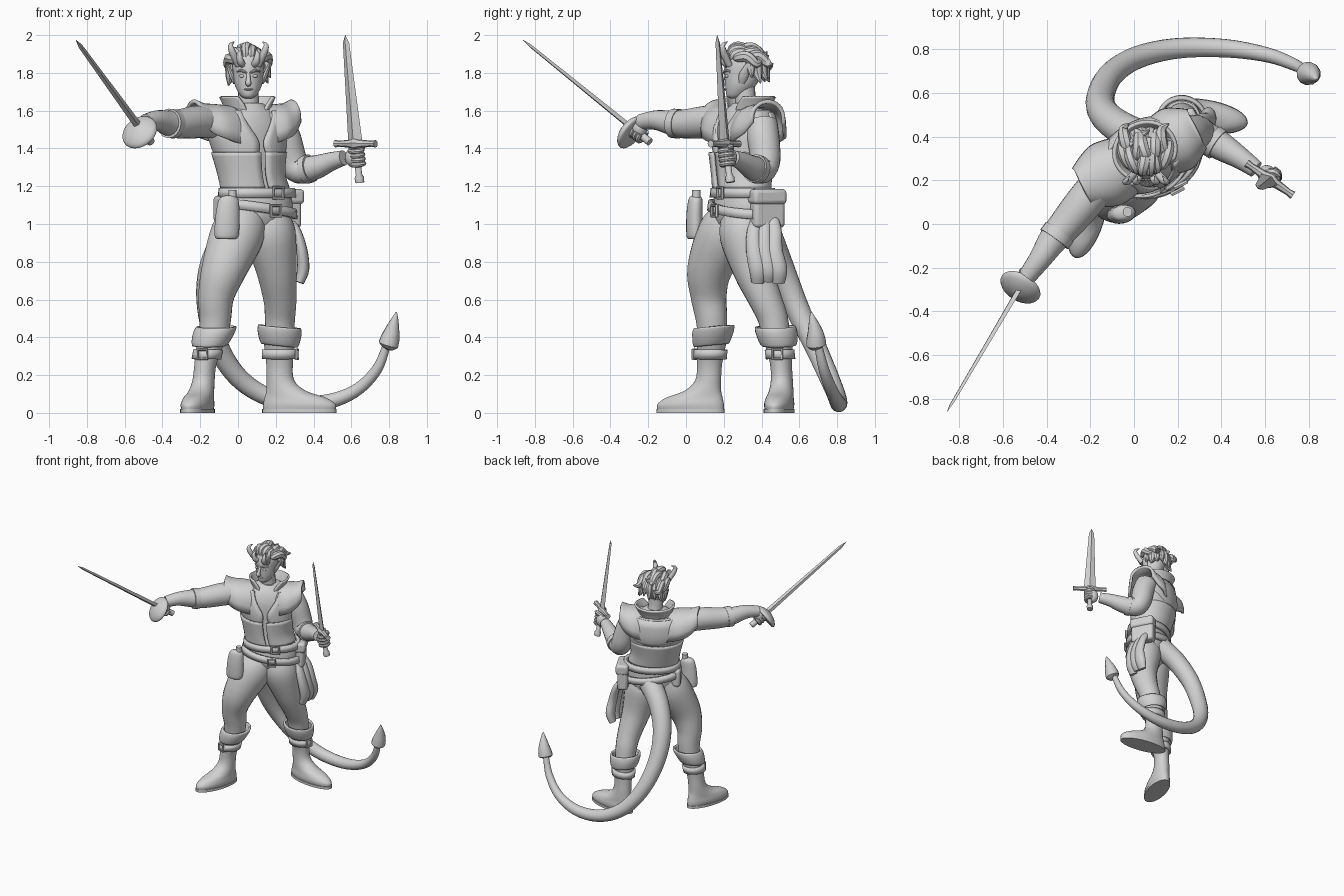
import bpy, bmesh, random
from math import sin, cos, pi, radians
from mathutils import Vector, Matrix

random.seed(4)
cube = bpy.data.objects.get("Cube")
if cube:
    bpy.data.objects.remove(cube, do_unlink=True)

GREY = (.64, .64, .64, 1)
mat = bpy.data.materials.new("plain_grey")
mat.use_nodes = True
mat.diffuse_color = GREY
mat.node_tree.nodes["Principled BSDF"].inputs["Base Color"].default_value = GREY
TURN = 27          # the chest is turned this far about z
parts = []


def finish(ob, name):
    ob.name = name
    ob.data.materials.append(mat)
    parts.append(ob)
    return ob


def spline(rows, k):
    """Smooth rows of numbers with a Catmull-Rom curve."""
    if k < 2:
        return rows
    out = []
    for i in range(len(rows) - 1):
        quad = [rows[min(max(i + d, 0), len(rows) - 1)] for d in (-1, 0, 1, 2)]
        for j in range(k):
            t = j / k
            out.append([b + .5 * t * (c - a + t * (2*a - 5*b + 4*c - d + t * (3*(b - c) + d - a)))
                        for a, b, c, d in zip(*quad)])
    return out + [rows[-1]]


def skin(name, rings, closed=True, cap=True, thick=0):
    """Join rings of points into one surface."""
    bm = bmesh.new()
    rings = [[bm.verts.new(p) for p in ring] for ring in rings]
    n = len(rings[0])
    for lo, hi in zip(rings, rings[1:]):
        for i in range(n if closed else n - 1):
            j = (i + 1) % n
            bm.faces.new((lo[i], lo[j], hi[j], hi[i]))
    if cap:
        bm.faces.new(rings[0])
        bm.faces.new(rings[-1])
    bmesh.ops.recalc_face_normals(bm, faces=bm.faces)
    mesh = bpy.data.meshes.new(name)
    bm.to_mesh(mesh)
    bm.free()
    ob = bpy.data.objects.new(name, mesh)
    bpy.context.collection.objects.link(ob)
    if thick:
        mod = ob.modifiers.new("thickness", 'SOLIDIFY')
        mod.thickness, mod.offset = thick, 0
    return finish(ob, name)


def sweep(name, pts, n=14, squash=1, side=None, k=4):
    """Tube through points (x, y, z, radius)."""
    rows = spline(pts, k)
    pos = [Vector(r[:3]) for r in rows]
    rings = []
    for i, p in enumerate(pos):
        t = (pos[min(i + 1, len(pos) - 1)] - pos[max(i - 1, 0)]).normalized()
        side = Vector(side) if side else t.orthogonal()
        side = (side - t * side.dot(t)).normalized()
        up = t.cross(side) * squash
        rings.append([p + rows[i][3] * (side * cos(a) + up * sin(a))
                      for a in (2 * pi * s / n for s in range(n))])
    return skin(name, rings)


def loft(name, rows, turn=TURN, n=32, k=4, thick=0, tilt=0):
    """Stack of ellipses (x, y, z, a, b); a sixth value opens the front by degrees."""
    gapped = len(rows[0]) > 5
    rings = []
    for r in spline(rows, k):
        g = radians(r[5]) if gapped else 0
        ring = []
        for i in range(n):
            a = -pi / 2 + g + (2 * pi - 2 * g) * i / (n - 1 if gapped else n)
            v = Matrix.Rotation(radians(turn), 3, 'Z') @ Vector((r[3] * cos(a), r[4] * sin(a), 0))
            ring.append(v + Vector((r[0], r[1], r[2] + tilt * cos(a))))
        rings.append(ring)
    return skin(name, rings, not gapped, not thick, thick)


def ball(name, loc, size):
    bpy.ops.mesh.primitive_uv_sphere_add(segments=20, ring_count=12, location=loc)
    bpy.context.object.scale = size
    return finish(bpy.context.object, name)


def box(name, loc, size, bevel=.02):
    bpy.ops.mesh.primitive_cube_add(size=1, location=loc)
    ob = bpy.context.object
    ob.scale, ob.rotation_euler.z = size, radians(TURN)
    bpy.ops.object.transform_apply(location=False, rotation=False)
    mod = ob.modifiers.new("round", 'BEVEL')
    mod.width, mod.segments = bevel, 3
    return finish(ob, name)


def buckle(name, loc, turn=TURN, size=.04):
    bpy.ops.mesh.primitive_torus_add(major_segments=4, minor_segments=6,
                                     major_radius=size, minor_radius=size * .25)
    ob = bpy.context.object
    ob.matrix_world = (Matrix.Translation(loc) @ Matrix.Rotation(radians(turn), 4, 'Z')
                       @ Matrix.Rotation(pi / 2, 4, 'X') @ Matrix.Rotation(pi / 4, 4, 'Z'))
    return finish(ob, name)


# torso, corset, vest and collar
loft("torso", [(.085, .285, .87, .05, .06), (.09, .3, .96, .14, .115), (.1, .295, 1.05, .195, .14),
               (.1, .3, 1.15, .19, .135), (.07, .3, 1.25, .165, .125), (.06, .31, 1.38, .185, .135),
               (.05, .315, 1.5, .215, .14), (.05, .32, 1.58, .17, .12), (.06, .32, 1.64, .07, .07)])
loft("corset", [(.09, .295, 1.19, .185, .14, 4), (.07, .295, 1.27, .18, .15, 4),
                (.058, .3, 1.38, .2, .168, 4)], thick=.015)
loft("vest", [(.07, .305, 1.33, .18, .14, 12), (.055, .31, 1.42, .205, .155, 4),
              (.05, .315, 1.5, .215, .15, 14), (.055, .32, 1.6, .16, .125, 36)], thick=.015)
loft("back_yoke", [(.06, .31, 1.38, .185, .145, 162), (.05, .315, 1.46, .22, .155, 118),
                   (.05, .32, 1.59, .175, .135, 108)], thick=.02, k=2)
loft("collar", [(.05, .325, 1.57, .1, .1, 22), (.05, .33, 1.63, .125, .115, 32),
                (.05, .335, 1.675, .146, .132, 45)], thick=.015)
spin = Matrix.Rotation(radians(TURN), 3, 'Z')
for side, label, reach in ((-1, "right", .32), (1, "left", .265)):
    rings = []
    for s, depth, low, high in spline([(.3, .13, 1.42, 1.615), (.6, .145, 1.45, 1.625),
                                       (.82, .122, 1.48, 1.63), (1, .09, 1.54, 1.65)], 4):
        rings.append([spin @ Vector((side * s * reach, -depth * cos(a), low + (high - low) * sin(a) ** .7))
                      + Vector((.05, .315, 0)) for a in (pi * i / 16 for i in range(17))])
    skin(label + "_shoulder_cap", rings, False, False, .02)

# belts, buckles, flask and pouch
loft("upper_belt", [(.1, .3, 1.14, .205, .15), (.1, .3, 1.19, .2, .145)], k=1, thick=.025)
loft("lower_belt", [(.1, .295, 1.055, .213, .158), (.1, .295, 1.105, .208, .153)],
     k=1, thick=.025, tilt=-.03)
buckle("upper_buckle", (.215, .18, 1.165))
buckle("lower_buckle", (.2, .15, 1.07))
loft("flask", [(-.06, .045, .92, .045, .03), (-.06, .045, .94, .065, .042),
               (-.055, .045, 1.05, .064, .042), (-.05, .05, 1.13, .052, .036),
               (-.05, .05, 1.15, .02, .02)], turn=10, n=20)
loft("flask_stopper", [(-.03, .055, z, .022, .022) for z in (1.13, 1.18)], k=1, n=14)
box("left_pouch", (.265, .43, 1.07), (.08, .18, .18))
box("left_pouch_flap", (.27, .43, 1.145), (.095, .195, .08))
box("right_pouch", (-.08, .24, 1.08), (.07, .11, .14))

# hanging scarf in folds
for i, y in enumerate((.37, .425, .48)):
    sweep("scarf_fold", [(.24, .42 + .4 * (y - .42), 1.06, .034), (.305, y - .01, .97, .036),
                         (.338, y - .01, .86, .042), (.345, y + .01, .76, .046),
                         (.325, y + .01, .69 + .01 * (i % 2), .034)], squash=.7, side=(0, 1, 0))

# legs
sweep("right_leg", [(.04, .26, 1.04, .12), (-.005, .2, .94, .143), (-.075, .125, .76, .12),
                    (-.115, .12, .62, .096), (-.12, .135, .5, .084), (-.13, .14, .38, .075)], n=20)
sweep("left_leg", [(.15, .31, 1.04, .12), (.17, .315, .94, .138), (.203, .355, .76, .108),
                   (.222, .42, .6, .088), (.222, .46, .5, .08), (.22, .48, .38, .075)], n=20)

# boots with sole, folded cuff and ankle strap
for label, x, y, turn, lean, grow in (("right", -.185, .12, -107, (.75, .3), 1),
                                      ("left", .22, .51, -9, (0, -.4), 1.06)):
    def tier(o, z, a, b):
        return (x + o * grow * cos(radians(turn)) + lean[0] * z ** 3,
                y + o * grow * sin(radians(turn)) + lean[1] * z ** 3, z, a * grow, b)
    loft(label + "_boot", [tier(*r) for r in (
        (.1, .015, .183, .07), (.1, .045, .183, .075), (.08, .08, .156, .07), (.035, .115, .102, .064),
        (.005, .17, .07, .058), (0, .26, .067, .058), (0, .38, .08, .076))], turn=turn)
    loft(label + "_sole", [tier(.1, z, .188, .077) for z in (0, .02)], turn=turn, k=1)
    loft(label + "_boot_cuff", [tier(0, *r) for r in ((.36, .085, .085), (.38, .094, .095),
         (.43, .104, .104), (.455, .1, .1))], turn=turn, k=2, thick=.015, tilt=-.01)
    loft(label + "_ankle_strap", [tier(0, z, .08, .068) for z in (.285, .335)],
         turn=turn, k=1, thick=.02)
    buckle(label + "_ankle_buckle", tier(.087, .31, 0, 0)[:3], turn + 90, .035)

# arms with cuffs
sweep("right_arm", [(-.12, .23, 1.54, .085), (-.22, .11, 1.54, .086), (-.31, 0, 1.53, .078),
                    (-.37, -.07, 1.535, .067), (-.43, -.16, 1.55, .052), (-.49, -.24, 1.54, .042)], n=20)
sweep("right_arm_cuff", [(-.34, -.035, 1.53, .078), (-.365, -.07, 1.533, .078)], k=1, n=20)
sweep("left_arm", [(.21, .4, 1.53, .085), (.25, .41, 1.45, .085), (.285, .42, 1.34, .08),
                   (.325, .4, 1.285, .072), (.41, .35, 1.3, .064), (.49, .3, 1.33, .05),
                   (.56, .25, 1.35, .04)], n=20)
sweep("left_arm_cuff", [(.355, .383, 1.287, .076), (.385, .363, 1.295, .075)], k=1, n=20)


def hand(label, centre, grip, wrist):
    """Palm, thumb and four fingers closed around a grip."""
    c, axis = Vector(centre), Vector(grip).normalized()
    back = Vector(wrist) - c
    back = (back - axis * back.dot(axis)).normalized()
    across = axis.cross(back)
    ball(label + "_palm", c + back * .025, (.042, .042, .052))
    for i in range(4):
        sweep(label + "_finger", [(*(c + axis * (i - 1.5) * .024 + .032 * (back * cos(a) + across * sin(a))), .014)
                                  for a in (.6 + .9 * j for j in range(6))], n=8, k=2)
    sweep(label + "_thumb", [(*(c + axis * .035 + back * .04), .018), (*(c + axis * .05 - across * .035), .017),
                             (*(c + axis * .045 - across * .03 - back * .03), .01)], n=8)


# long sword with a domed hand guard
aim = Vector((-.33, -.55, .43)).normalized()
hilt = Vector((-.53, -.305, 1.523))
tip = Vector((-.858, -.862, 1.974))
sweep("sword_blade", [(*hilt, .021), (*hilt.lerp(tip, .93), .012), (*tip, .001)], n=4, squash=.55, k=1)
sweep("sword_grip", [(*(hilt - aim * .16), .022), (*hilt, .019)], n=10, k=1)
sweep("sword_guard", [(*(hilt + aim * d + Vector((0, 0, -.025))), r) for d, r in
                      ((-.035, .09), (-.025, .1), (-.005, .09), (.015, .055), (.025, .015))], n=24)
hand("right", hilt - aim * .065, aim, (-.46, -.2, 1.56))

# dagger with a cross guard
low, guard, top = Vector((.645, .235, 1.22)), Vector((.622, .205, 1.425)), Vector((.568, .165, 2))
flat = (.82, -.57, 0)
sweep("dagger_blade", [(*guard, .046), (*guard.lerp(top, .93), .02), (*top, .001)],
      n=4, squash=.4, side=flat, k=1)
sweep("dagger_grip", [(*low, .024), (*low.lerp(guard, .12), .026), (*low.lerp(guard, .2), .017), (*guard, .018)], n=10, k=1)
bar = Vector(flat) * .13
sweep("dagger_guard", [(*(guard + bar * s), r) for s, r in
                       ((-1, .02), (-.8, .016), (-.25, .022), (0, .034), (.25, .022), (.8, .016), (1, .02))],
      n=8, k=1)
hand("left", low.lerp(guard, .65), guard - low, (.54, .27, 1.34))

# neck and head
HX = .055
sweep("neck", [(.06, .33, 1.56, .065), (HX, .315, 1.65, .056), (HX, .31, 1.74, .056)])
loft("head", [(HX, .255, 1.665, .018, .02), (HX, .265, 1.68, .042, .05), (HX, .288, 1.73, .07, .08),
              (HX, .3, 1.79, .08, .096), (HX, .31, 1.85, .084, .102), (HX, .315, 1.91, .066, .08),
              (HX, .315, 1.935, .02, .02)], turn=0)
sweep("nose", [(HX, .208, 1.8, .009), (HX, .192, 1.765, .012), (HX, .186, 1.745, .016),
               (HX, .205, 1.735, .009)], n=10)
ball("mouth", (HX, .213, 1.713), (.024, .01, .006))
for s, label in ((-1, "right"), (1, "left")):
    ball(label + "_eye", (HX + s * .034, .217, 1.783), (.015, .011, .009))
    sweep(label + "_brow", [(HX + s * .012, .202, 1.802, .006), (HX + s * .036, .209, 1.812, .008),
                            (HX + s * .06, .233, 1.808, .005)], n=8)
    sweep(label + "_ear", [(HX + s * .075, .295, 1.745, .014), (HX + s * .088, .305, 1.785, .026),
                           (HX + s * .106, .32, 1.83, .014), (HX + s * .112, .33, 1.86, .002)],
          n=10, squash=.5, side=(0, 1, 0))
    # horns rising from the hairline
    for out, height in ((.038, 1.92), (.075, 1.965)):
        sweep(label + "_horn", [(HX + s * out * .7, .23, 1.84, .018), (HX + s * out * 1.1, .2, height - .06, .019),
                                (HX + s * out * 1.25, .195, height - .02, .013), (HX + s * out, .22, height, .002)], n=10)

# swept hair in thick pointed locks, each tip curling its own way
ball("hair_cap", (HX, .33, 1.86), (.088, .095, .07))
for layer, count in ((0, 6), (1, 5)):
    for i in range(count):
        s = 2 * i / (count - 1) - 1
        curl, sway = random.uniform(-.03, .03), random.uniform(-.02, .02)
        x, top_z = HX + .066 * s, 1.92 - .05 * s * s + random.uniform(-.01, .015)
        y = .235 + .06 * layer + .03 * s * s
        sweep("crown_lock", [(x, y, 1.87, .014), (x + .012 * s, y + .01, top_z, .026),
                             (x + .018 * s + sway, y + .06, top_z + .005, .03),
                             (x + .024 * s + sway, y + .11, top_z - .035, .022),
                             (x + .024 * s - sway, y + .135, top_z - .035 + curl, .003)], n=8)
for i in range(8):
    a = pi * (i + .5) / 8
    drop, flick = random.uniform(0, .05), random.uniform(0, .02)
    sweep("nape_lock", [(HX + r * cos(a), .325 + r * sin(a), z, w) for r, z, w in
                        ((.06, 1.9, .02), (.092, 1.85, .028), (.097, 1.78 + drop, .026),
                         (.108 + flick, 1.73 + drop, .003))], n=8)

# tail with a spade tip
sweep("tail", [(.06, .38, 1.04, .085), (-.06, .44, .92, .077), (-.14, .51, .75, .07), (-.152, .59, .55, .064),
               (-.1, .69, .34, .057), (.02, .765, .17, .052), (.2, .805, .07, .047), (.42, .805, .05, .042),
               (.61, .775, .11, .034), (.735, .73, .23, .028), (.793, .695, .38, .02)], n=18, k=6)
sweep("tail_tip", [(.79, .695, .345, .02), (.796, .69, .36, .054), (.815, .685, .43, .042),
                   (.834, .667, .51, .014), (.837, .663, .535, .002)], n=12, k=2)

# smooth shading with sharp edges kept
bpy.ops.object.select_all(action='DESELECT')
for ob in parts:
    ob.select_set(True)
bpy.context.view_layer.objects.active = parts[0]
bpy.ops.object.shade_smooth_by_angle(angle=radians(40))
